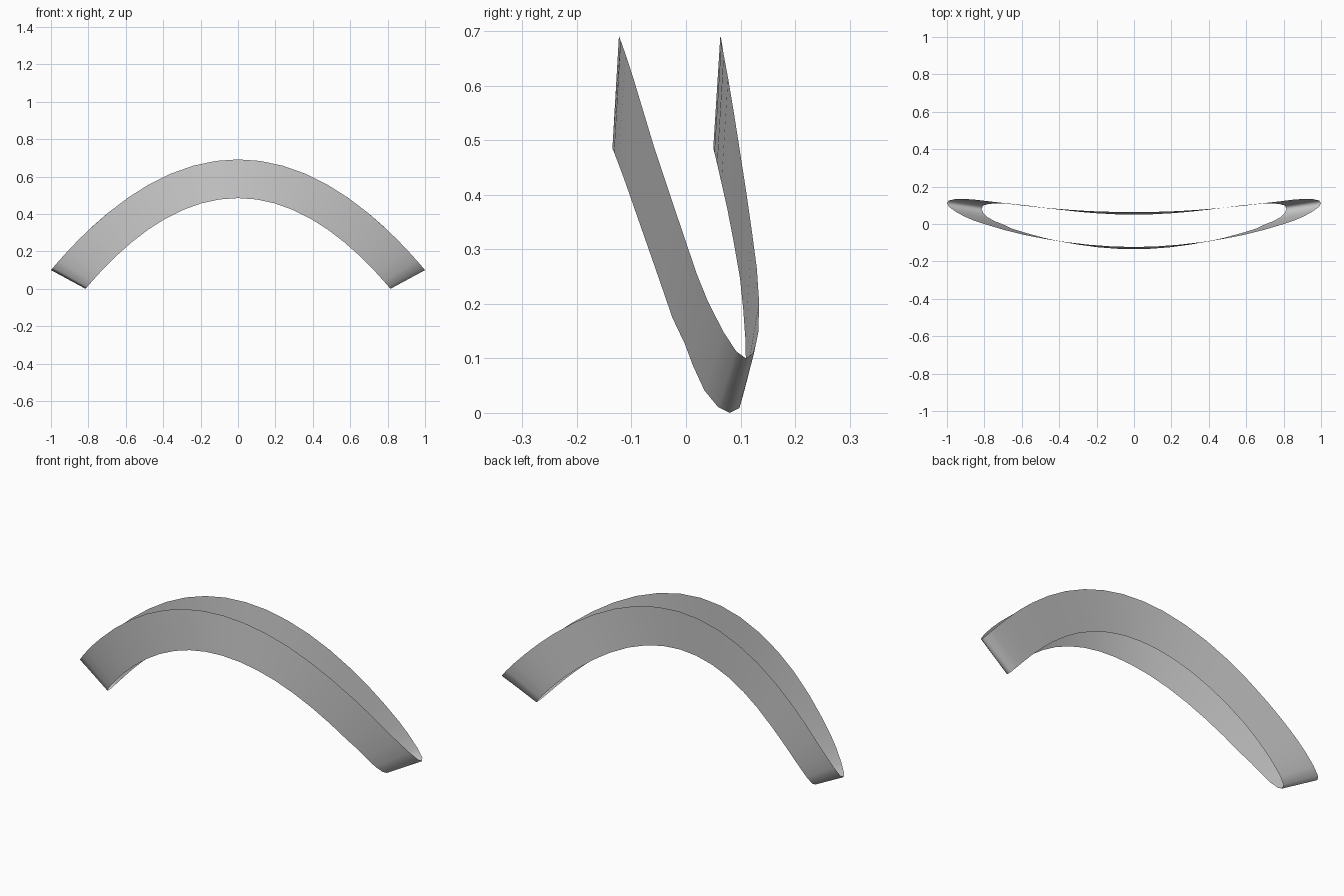
import bpy, bmesh

# Half outline of the loop: (fraction along arch, y of upper edge, y of lower edge)
front = [(0, -.123, -.135), (.12, -.120, -.132), (.24, -.111, -.124),
         (.36, -.097, -.111), (.48, -.079, -.094), (.59, -.058, -.074),
         (.70, -.030, -.050), (.80, 0, -.025), (.86, .020, -.002),
         (.907, .040, .013), (.957, .068, .034), (.989, .092, .059)]
tip = [(1, .110, .080)]
back = [(.991, .125, .098), (.957, .133, .107), (.907, .134, .110),
        (.85, .130, .109), (.78, .121, .105), (.70, .111, .099),
        (.59, .098, .087), (.48, .087, .076), (.36, .077, .065),
        (.24, .069, .057), (.12, .065, .052), (0, .063, .050)]

# Mirror the half outline to make the full closed loop
half = front + tip + back
loop = half + [(-u, a, b) for u, a, b in reversed(half[1:-1])]

# Arched band: a thin open-edged strip skinned between the two edges
bm = bmesh.new()
rails = []
for u, y_up, y_low in loop:
    upper = bm.verts.new((u, y_up, .692 - .592 * u * u))
    lower = bm.verts.new((.815 * u, y_low, .485 * (1 - u * u)))
    rails.append((lower, upper))
for (l0, u0), (l1, u1) in zip(rails, rails[1:] + rails[:1]):
    bm.faces.new((l0, l1, u1, u0)).smooth = True
mesh = bpy.data.meshes.new("arched_band")
bm.to_mesh(mesh)
bm.free()
band = bpy.data.objects.new("arched_band", mesh)
bpy.context.collection.objects.link(band)
